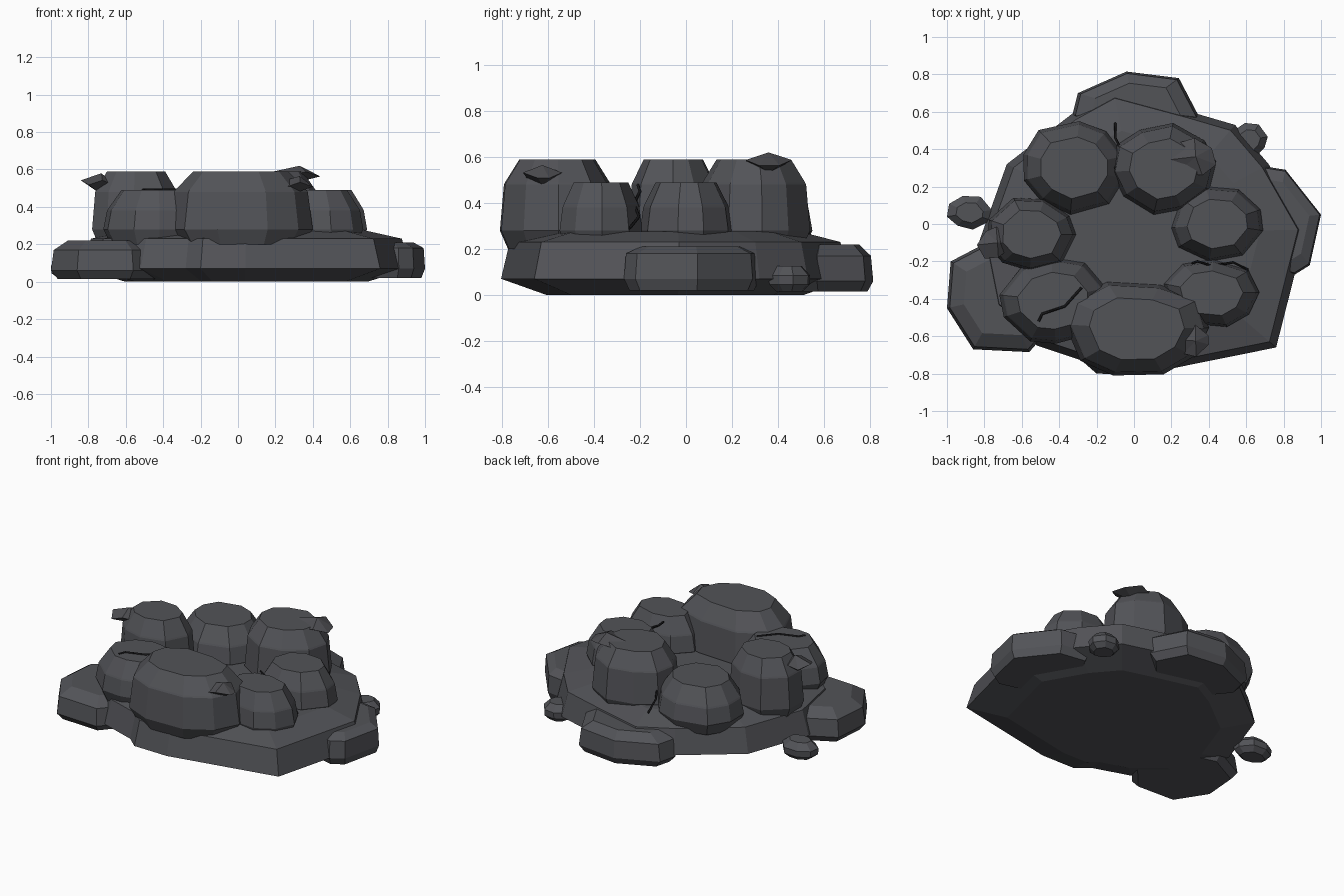
import bpy, bmesh, math, random
from mathutils import Vector

if "Cube" in bpy.data.objects:
    bpy.data.objects.remove(bpy.data.objects["Cube"])

random.seed(4)


def material(name, col):
    m = bpy.data.materials.new(name)
    m.diffuse_color = (*col, 1)
    m.use_nodes = True
    m.node_tree.nodes["Principled BSDF"].inputs["Base Color"].default_value = m.diffuse_color
    return m


STONE = material("dark_stone", (0.085, 0.087, 0.097))
SHARD = material("shard_stone", (0.075, 0.075, 0.083))
CRACK = material("crack_black", (0.008, 0.008, 0.009))


def finish(name, bm, mat):
    bmesh.ops.recalc_face_normals(bm, faces=bm.faces)
    me = bpy.data.meshes.new(name)
    bm.to_mesh(me)
    bm.free()
    me.materials.append(mat)
    ob = bpy.data.objects.new(name, me)
    bpy.context.collection.objects.link(ob)


def loft(name, outline, rings, mat=STONE):
    """Stack scaled copies of a plan outline; rings are (z, scale)."""
    bm = bmesh.new()
    cx = (min(p[0] for p in outline) + max(p[0] for p in outline)) / 2
    cy = (min(p[1] for p in outline) + max(p[1] for p in outline)) / 2
    loops = [[bm.verts.new((cx + (x - cx) * s, cy + (y - cy) * s, z)) for x, y in outline]
             for z, s in rings]
    n = len(outline)
    for a, b in zip(loops, loops[1:]):
        for i in range(n):
            j = (i + 1) % n
            bm.faces.new((a[i], a[j], b[j], b[i]))
    bm.faces.new(loops[0][::-1])
    bm.faces.new(loops[-1])
    finish(name, bm, mat)


def rough_ring(x0, x1, y0, y1, n, phase, jitter=0.05):
    """Irregular n-gon fitted exactly to a plan rectangle."""
    pts = []
    for i in range(n):
        a = phase + math.tau * (i + random.uniform(-0.15, 0.15)) / n
        r = 1 + random.uniform(-jitter, jitter)
        pts.append((r * math.cos(a), r * math.sin(a)))
    xs, ys = [p[0] for p in pts], [p[1] for p in pts]
    return [(x0 + (x - min(xs)) / (max(xs) - min(xs)) * (x1 - x0),
             y0 + (y - min(ys)) / (max(ys) - min(ys)) * (y1 - y0)) for x, y in pts]


# Main ground slab
loft("base_slab",
     [(-0.11, 0.71), (-0.33, 0.59), (-0.68, 0.32), (-0.83, -0.1), (-0.76, -0.45),
      (-0.52, -0.65), (-0.28, -0.73), (-0.2, -0.8), (0.04, -0.805), (0.76, -0.66),
      (0.92, -0.03), (0.72, 0.32), (0.54, 0.53), (0.3, 0.6)],
     [(0, 0.74), (0.07, 1), (0.23, 0.95), (0.275, 0.72)])

# Overlapping side slabs
SIDE = [(0.015, 0.88), (0.06, 1), (0.17, 0.95), (0.22, 0.7)]
loft("back_slab", [(-0.04, 0.815), (-0.3, 0.7), (-0.33, 0.58), (-0.2, 0.42), (0.2, 0.4),
                   (0.35, 0.57), (0.24, 0.78)], SIDE)
loft("left_slab", [(-0.98, -0.2), (-1, -0.45), (-0.86, -0.67), (-0.56, -0.685),
                   (-0.4, -0.5), (-0.5, -0.15), (-0.75, -0.08)], SIDE)
loft("right_slab", [(0.81, 0.29), (0.62, 0.32), (0.5, 0.1), (0.6, -0.2), (0.86, -0.27),
                    (0.94, -0.22), (1, 0.05)],
     [(0.02, 0.92), (0.07, 1), (0.18, 0.97), (0.21, 0.75)])

# Ring of boulders: plan rectangle, top height, number of sides
boulders = {
    "back_left": (-0.59, -0.05, 0.05, 0.55, 0.49, 10),
    "back_right": (-0.12, 0.44, 0.05, 0.54, 0.59, 10),
    "right": (0.2, 0.69, -0.2, 0.2, 0.49, 9),
    "front_right": (0.16, 0.67, -0.55, -0.19, 0.49, 9),
    "front": (-0.37, 0.4, -0.81, -0.31, 0.59, 10),
    "front_left": (-0.72, -0.15, -0.64, -0.18, 0.49, 10),
    "left": (-0.78, -0.31, -0.25, 0.14, 0.59, 9),
}
for k, (name, (x0, x1, y0, y1, top, n)) in enumerate(boulders.items()):
    loft(name + "_boulder", rough_ring(x0, x1, y0, y1, n, 0.3 + k * 0.4),
         [(0.2, 0.86), (0.28, 1), (top - 0.11, 0.93), (top - 0.1, 0.91), (top, 0.66)])

# Loose pebbles at ground level
for name, box in (("left_pebble", (-1, -0.76, -0.03, 0.15)),
                  ("right_pebble", (0.52, 0.715, 0.36, 0.54))):
    loft(name, rough_ring(*box, 8, 0.2),
         [(0.015, 0.65), (0.045, 0.97), (0.085, 1), (0.125, 0.6)])


# Spiky shards resting on the boulders
def shard(name, c, size, n=7):
    bm = bmesh.new()
    c = Vector(c)
    ring = rough_ring(-size[0], size[0], -size[1], size[1], n, 0.5, 0.12)
    vs = [bm.verts.new(c + Vector((x, y, (0.012 if i % 2 else -0.012))))
          for i, (x, y) in enumerate(ring)]
    up = bm.verts.new(c + Vector((0.02, 0, size[2])))
    dn = bm.verts.new(c - Vector((0, 0, size[2])))
    for i in range(n):
        j = (i + 1) % n
        bm.faces.new((vs[i], vs[j], up))
        bm.faces.new((vs[j], vs[i], dn))
    finish(name, bm, SHARD)


shard("left_shard", (-0.75, -0.1, 0.53), (0.09, 0.085, 0.05))
shard("back_shard", (0.31, 0.36, 0.575), (0.13, 0.1, 0.045))
shard("front_shard", (0.31, -0.625, 0.52), (0.09, 0.085, 0.045))


# Dark cracks
def crack(name, pts):
    cu = bpy.data.curves.new(name, 'CURVE')
    cu.dimensions = '3D'
    cu.bevel_depth = 0.007
    cu.bevel_resolution = 0
    cu.use_fill_caps = True
    sp = cu.splines.new('POLY')
    sp.points.add(len(pts) - 1)
    for p, co in zip(sp.points, pts):
        p.co = (*co, 1)
    cu.materials.append(CRACK)
    bpy.context.collection.objects.link(bpy.data.objects.new(name, cu))


crack("back_crack", [(-0.1, 0.54, 0.27), (-0.1, 0.46, 0.33), (-0.06, 0.38, 0.4),
                     (-0.1, 0.3, 0.44), (-0.06, 0.24, 0.5)])
crack("right_crack", [(0.31, -0.21, 0.48), (0.34, -0.2, 0.45), (0.42, -0.225, 0.4),
                      (0.53, -0.205, 0.34), (0.61, -0.245, 0.29)])
crack("front_left_crack", [(-0.28, -0.34, 0.49), (-0.37, -0.44, 0.492),
                           (-0.49, -0.48, 0.492), (-0.51, -0.52, 0.49)])
